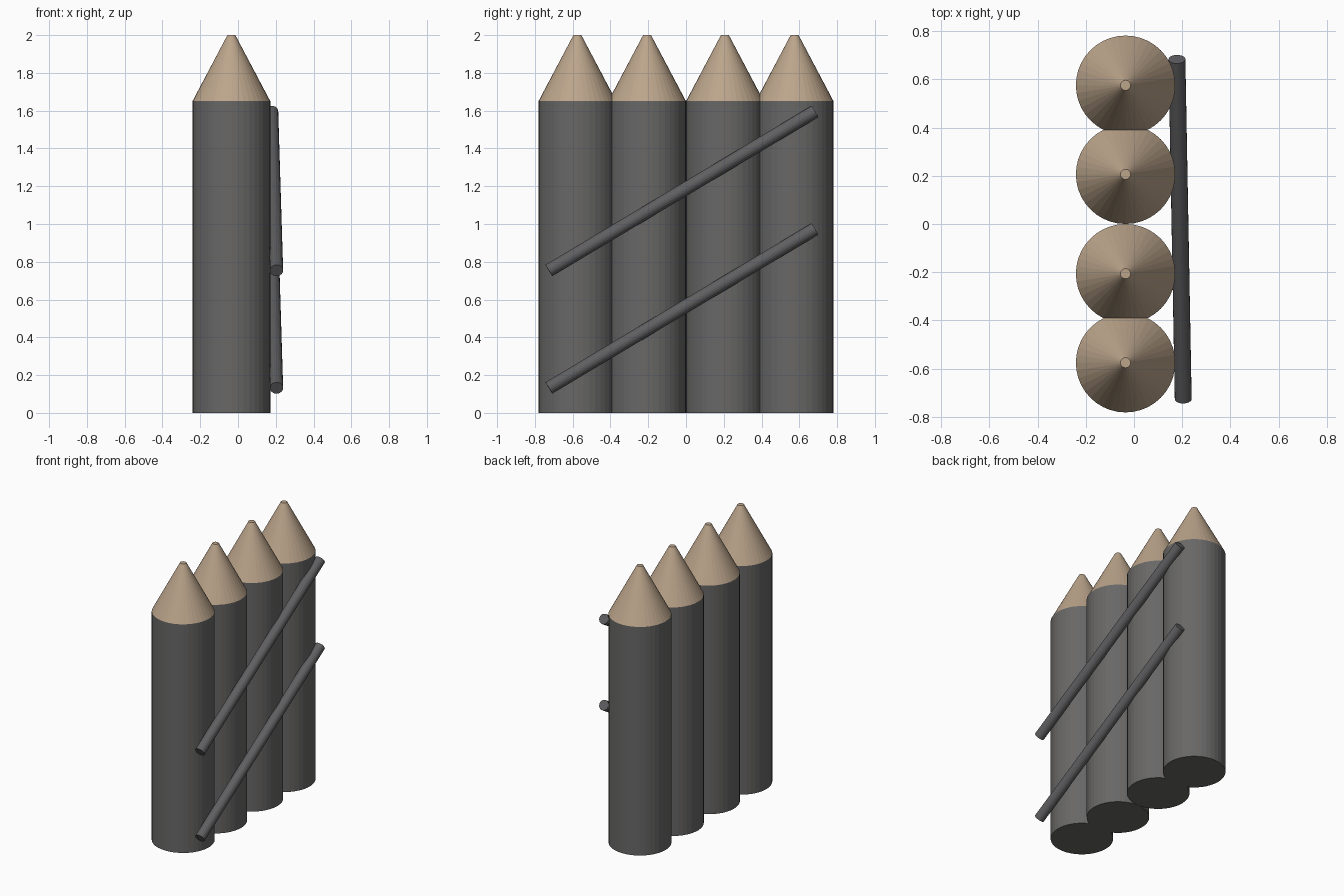
import bpy, bmesh
from mathutils import Vector

if "Cube" in bpy.data.objects:
    bpy.data.objects.remove(bpy.data.objects["Cube"])

def material(name, rgb):
    m = bpy.data.materials.new(name)
    m.diffuse_color = (*rgb, 1)
    m.use_nodes = True
    m.node_tree.nodes["Principled BSDF"].inputs["Base Color"].default_value = m.diffuse_color
    return m

post_grey = material("post grey", (0.14, 0.137, 0.135))
rod_grey = material("rod grey", (0.115, 0.115, 0.12))
wood_tan = material("wood tan", (0.50, 0.375, 0.26))

def finish(name, bm, mats):
    bmesh.ops.recalc_face_normals(bm, faces=bm.faces)
    me = bpy.data.meshes.new(name)
    bm.to_mesh(me)
    bm.free()
    for m in mats:
        me.materials.append(m)
    ob = bpy.data.objects.new(name, me)
    bpy.context.collection.objects.link(ob)
    return ob

# Sharpened post: round shaft with a bare wood tip, extruded ring by ring
def post(name, x, y, r=0.206, shoulder=1.65, top=2.0, tip=0.021):
    bm = bmesh.new()
    n = 40
    rings = []
    for rad, z in ((r, 0), (r, shoulder), (tip, top)):
        ring = bmesh.ops.create_circle(bm, segments=n, radius=rad)["verts"]
        bmesh.ops.translate(bm, verts=ring, vec=(x, y, z))
        rings.append(ring)
    for a, b in zip(rings, rings[1:]):
        for i in range(n):
            j = (i + 1) % n
            bm.faces.new((a[i], a[j], b[j], b[i]))
    bm.faces.new(rings[0])
    bm.faces.new(rings[-1])
    for f in bm.faces:
        f.material_index = int(f.calc_center_median().z > shoulder)
    return finish(name, bm, (post_grey, wood_tan))

# Slanted rod between two points
def rod(name, a, b, r=0.035):
    a, b = Vector(a), Vector(b)
    bm = bmesh.new()
    bmesh.ops.create_cone(bm, cap_ends=True, segments=20, radius1=r, radius2=r, depth=(b - a).length)
    ob = finish(name, bm, (rod_grey,))
    ob.location = (a + b) / 2
    ob.rotation_mode = 'QUATERNION'
    ob.rotation_quaternion = (b - a).to_track_quat('Z', 'Y')
    return ob

for i, y in enumerate((-0.575, -0.206, 0.206, 0.575)):
    post(f"post_{i + 1}", -0.035, y)

for name, z in (("lower_rod", 0), ("upper_rod", 0.622)):
    rod(name, (0.204, -0.726, 0.132 + z), (0.178, 0.683, 0.974 + z))
